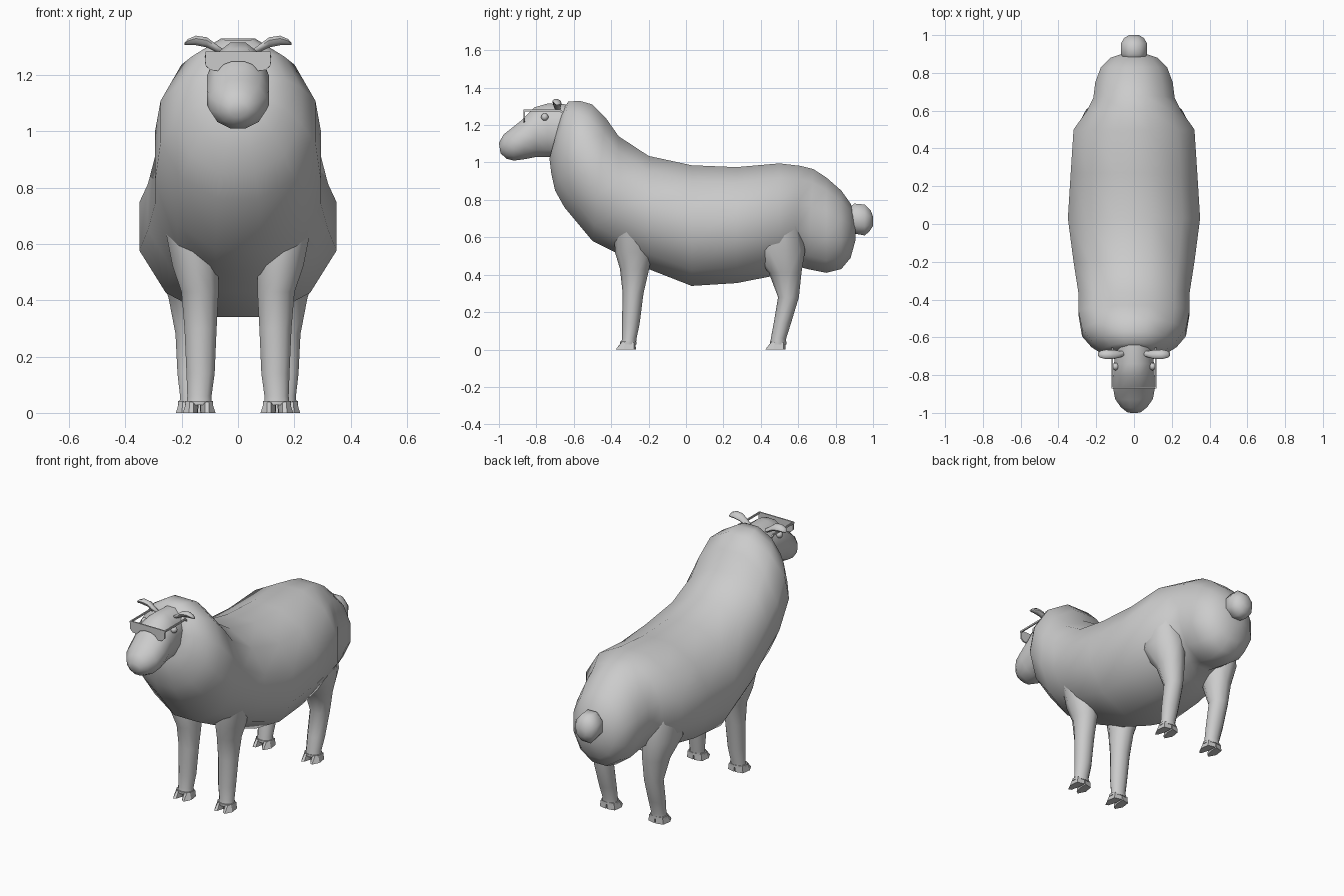
import bpy, bmesh, math
from mathutils import Vector

if "Cube" in bpy.data.objects:
    bpy.data.objects.remove(bpy.data.objects["Cube"])

mat = bpy.data.materials.new("soft grey")
mat.diffuse_color = (0.6, 0.6, 0.6, 1)
mat.use_nodes = True
mat.node_tree.nodes["Principled BSDF"].inputs["Base Color"].default_value = mat.diffuse_color


def finish(name, bm, mirror=False, angle=60):
    bmesh.ops.recalc_face_normals(bm, faces=bm.faces)
    me = bpy.data.meshes.new(name)
    bm.to_mesh(me)
    bm.free()
    me.materials.append(mat)
    ob = bpy.data.objects.new(name, me)
    bpy.context.collection.objects.link(ob)
    bpy.ops.object.select_all(action='DESELECT')
    ob.select_set(True)
    bpy.context.view_layer.objects.active = ob
    if angle:
        bpy.ops.object.shade_smooth_by_angle(angle=math.radians(angle))
    if mirror:
        ob.modifiers.new("mirror", 'MIRROR').use_axis = (True, False, False)
    return ob


def loft(name, rings, sides, mirror=False):
    """Skin rings given as (centre, half axis u, half axis v)."""
    bm = bmesh.new()
    k = 1 / math.cos(math.pi / sides)
    loops = []
    for c, u, v in rings:
        angs = [(i + 0.5) * 2 * math.pi / sides for i in range(sides)]
        loops.append([bm.verts.new(Vector(c) + k * (math.cos(a) * Vector(u) + math.sin(a) * Vector(v)))
                      for a in angs])
    for p, q in zip(loops, loops[1:]):
        for i in range(sides):
            j = (i + 1) % sides
            bm.faces.new((p[i], p[j], q[j], q[i]))
    bm.faces.new(loops[0])
    bm.faces.new(loops[-1])
    return finish(name, bm, mirror)


def spine(name, rows, sides):
    """Rows: top y, top z, bottom y, bottom z, half width."""
    rings = []
    for ty, tz, by, bz, w in rows:
        rings.append(((0, (ty + by) / 2, (tz + bz) / 2), (w, 0, 0), (0, (ty - by) / 2, (tz - bz) / 2)))
    return loft(name, rings, sides)


def leg(name, rows):
    """Rows: x, y, z, half width, half depth."""
    return loft(name, [((x, y, z), (rx, 0, 0), (0, ry, 0)) for x, y, z, rx, ry in rows], 10, True)


def prism(name, pts, axis_vec, mirror=False):
    """Extrude an outline along a vector."""
    bm = bmesh.new()
    f = bm.faces.new([bm.verts.new(p) for p in pts])
    ext = bmesh.ops.extrude_face_region(bm, geom=[f])
    bmesh.ops.translate(bm, vec=axis_vec, verts=[g for g in ext["geom"] if isinstance(g, bmesh.types.BMVert)])
    return finish(name, bm, mirror, 0)


# Woolly body from collar to rump
spine("wool_body", [
    (-.66, 1.28, -.73, 1.02, .11), (-.63, 1.325, -.72, .94, .17),
    (-.57, 1.33, -.70, .85, .225), (-.50, 1.31, -.65, .76, .275),
    (-.43, 1.24, -.50, .58, .295), (-.36, 1.14, -.36, .51, .295),
    (-.20, 1.035, -.20, .43, .32), (.03, .985, .03, .34, .35),
    (.27, .975, .27, .355, .335), (.50, .995, .50, .40, .32),
    (.61, .982, .58, .45, .25), (.68, .965, .65, .43, .215),
    (.75, .92, .75, .41, .205), (.83, .85, .83, .43, .175),
    (.88, .78, .88, .49, .125), (.905, .70, .905, .58, .05)], 12)

# Head and muzzle
spine("head", [
    (-.62, 1.31, -.68, 1.03, .10), (-.74, 1.315, -.74, 1.03, .105),
    (-.81, 1.295, -.80, 1.03, .11), (-.88, 1.225, -.86, 1.018, .11),
    (-.93, 1.185, -.92, 1.01, .10), (-.975, 1.15, -.96, 1.02, .07),
    (-1.0, 1.105, -.992, 1.05, .035)], 12)

# Stubby tail
spine("tail", [
    (.86, .75, .86, .65, .05), (.90, .78, .90, .62, .068),
    (.955, .775, .955, .61, .07), (.987, .745, .98, .63, .052),
    (1.0, .71, 1.0, .66, .025)], 8)

# Legs
leg("front_leg", [
    (.138, -.308, .03, .045, .038), (.137, -.303, .06, .043, .037),
    (.133, -.295, .14, .05, .045), (.133, -.283, .30, .057, .053),
    (.135, -.275, .43, .066, .074), (.15, -.28, .52, .082, .095),
    (.18, -.29, .66, .08, .09)])
leg("rear_leg", [
    (.163, .492, .03, .045, .04), (.163, .495, .06, .043, .039),
    (.165, .515, .14, .05, .044), (.167, .548, .28, .055, .053),
    (.172, .53, .41, .075, .083), (.19, .49, .53, .10, .14),
    (.20, .48, .68, .09, .12)])

# Cuffs above the hooves
for name, x, y in (("front_cuff", .138, -.308), ("rear_cuff", .163, .492)):
    leg(name, [(x, y, .028, .05, .042), (x, y, .042, .05, .042)])

# Cloven hooves: two pointed toes per foot
for foot, x, y in (("front", .138, -.308), ("rear", .163, .492)):
    for side, s in (("inner", -1), ("outer", 1)):
        bm = bmesh.new()
        base = [(.004, .04), (.05, .03), (.058, -.025), (.036, -.068), (.02, -.06), (.006, -.01)]
        top = [(.002, .038), (.045, .03), (.046, -.02), (.034, -.036), (.02, -.038), (.004, -.03)]
        lo = [bm.verts.new((x + s * a, y + b, 0)) for a, b in base]
        hi = [bm.verts.new((x + s * a, y + b, .038)) for a, b in top]
        bm.faces.new(lo)
        bm.faces.new(hi)
        for i in range(6):
            j = (i + 1) % 6
            bm.faces.new((lo[i], lo[j], hi[j], hi[i]))
        finish(f"{foot}_{side}_toe", bm, True, 30)

# Drooping leaf-shaped ears
loft("ear", [((x, y, z), (0, ry, 0), (0, -.006, rz)) for x, y, z, ry, rz in (
    (.05, -.685, 1.280, .010, .010), (.08, -.69, 1.297, .016, .014),
    (.11, -.69, 1.316, .021, .018), (.15, -.69, 1.323, .022, .017),
    (.178, -.69, 1.317, .016, .011), (.19, -.69, 1.310, .006, .004))], 8, True)

# Eyes
bm = bmesh.new()
bmesh.ops.create_uvsphere(bm, u_segments=10, v_segments=6, radius=.02)
bmesh.ops.translate(bm, vec=(.098, -.755, 1.243), verts=bm.verts)
finish("eye", bm, True)

# Glasses: one-piece lens with nose notch, and side arms
half = [(.115, 1.283), (.115, 1.235), (.098, 1.218), (.072, 1.215), (.05, 1.238), (.02, 1.249)]
outline = [(x, -.87, z) for x, z in half] + [(-x, -.87, z) for x, z in reversed(half)]
prism("lens", outline, (0, .008, 0))
prism("glasses_arm", [(.110, -.87, 1.282), (.110, -.87, 1.272), (.110, -.675, 1.272),
                      (.110, -.66, 1.262), (.110, -.655, 1.268), (.110, -.67, 1.282)], (.008, 0, 0), True)
